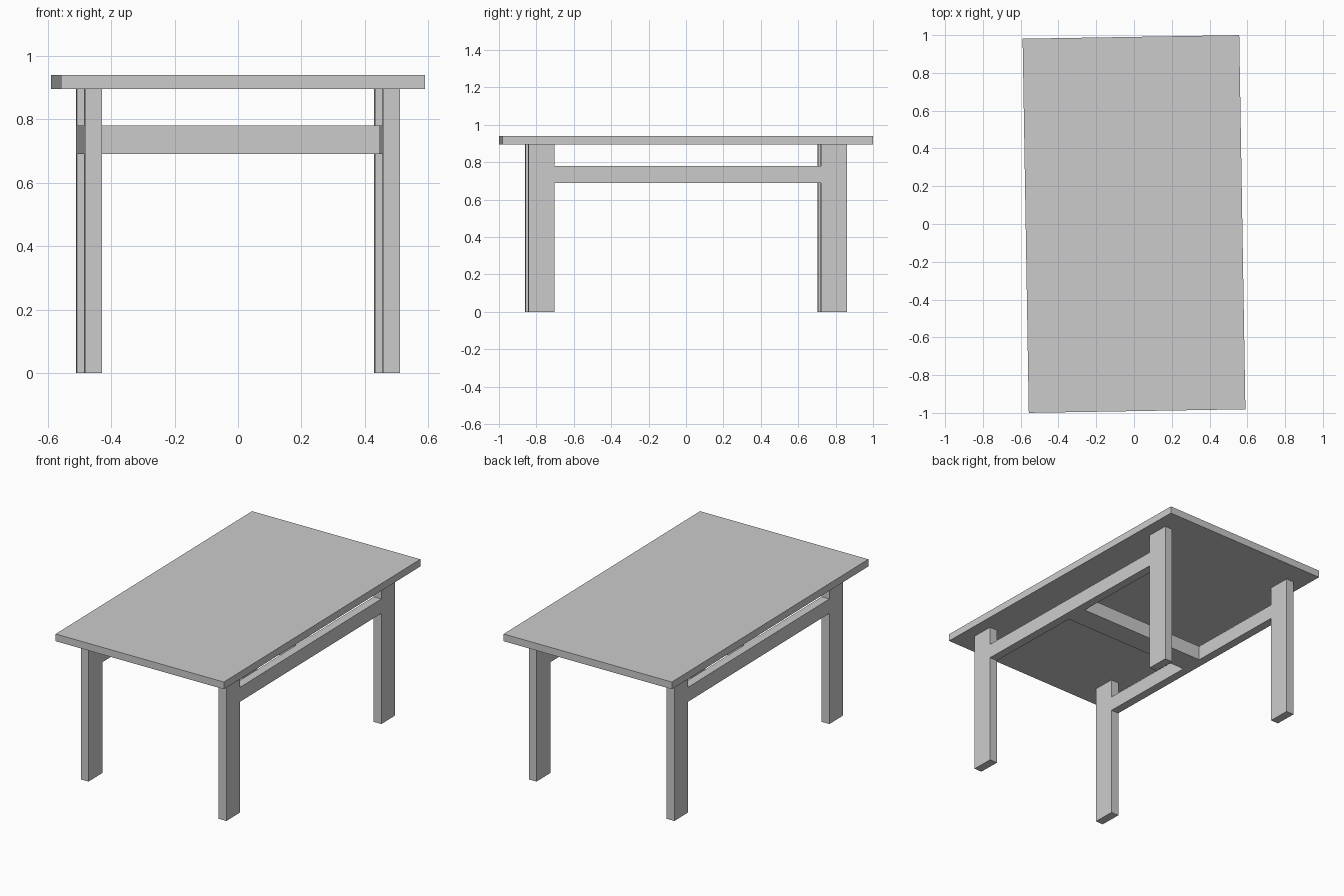
import bpy
from mathutils import Matrix

if "Cube" in bpy.data.objects:
    bpy.data.objects.remove(bpy.data.objects["Cube"])

# The whole table is turned very slightly about z
TURN = Matrix.Rotation(0.0165, 4, 'Z')


def box(name, center, size):
    bpy.ops.mesh.primitive_cube_add(size=1)
    ob = bpy.context.object
    ob.name = name
    ob.data.transform(TURN @ Matrix.Translation(center) @ Matrix.Diagonal((*size, 1)))
    return ob


TOP_Z, UNDER_Z = 0.94, 0.895
LEG_X, LEG_Y = 0.47, 0.782
LEG_W, LEG_D = 0.053, 0.139
RAIL_Z, RAIL_H = 0.735, 0.09

# Table top
box("table_top", (0, 0, (TOP_Z + UNDER_Z) / 2), (1.147, 1.981, TOP_Z - UNDER_Z))

for sx, side in ((-1, "left"), (1, "right")):
    # Plank legs
    for sy, end in ((-1, "front"), (1, "back")):
        box(f"{end}_{side}_leg", (sx * LEG_X, sy * LEG_Y, UNDER_Z / 2),
            (LEG_W, LEG_D, UNDER_Z))
    # Long rail between the legs of one side, flush with them
    box(f"{side}_rail", (sx * LEG_X, 0, RAIL_Z),
        (LEG_W, 2 * LEG_Y - LEG_D, RAIL_H))

# Middle cross rail joining the two long rails
box("cross_rail", (0, 0, RAIL_Z), (2 * LEG_X - LEG_W, 0.142, RAIL_H))
